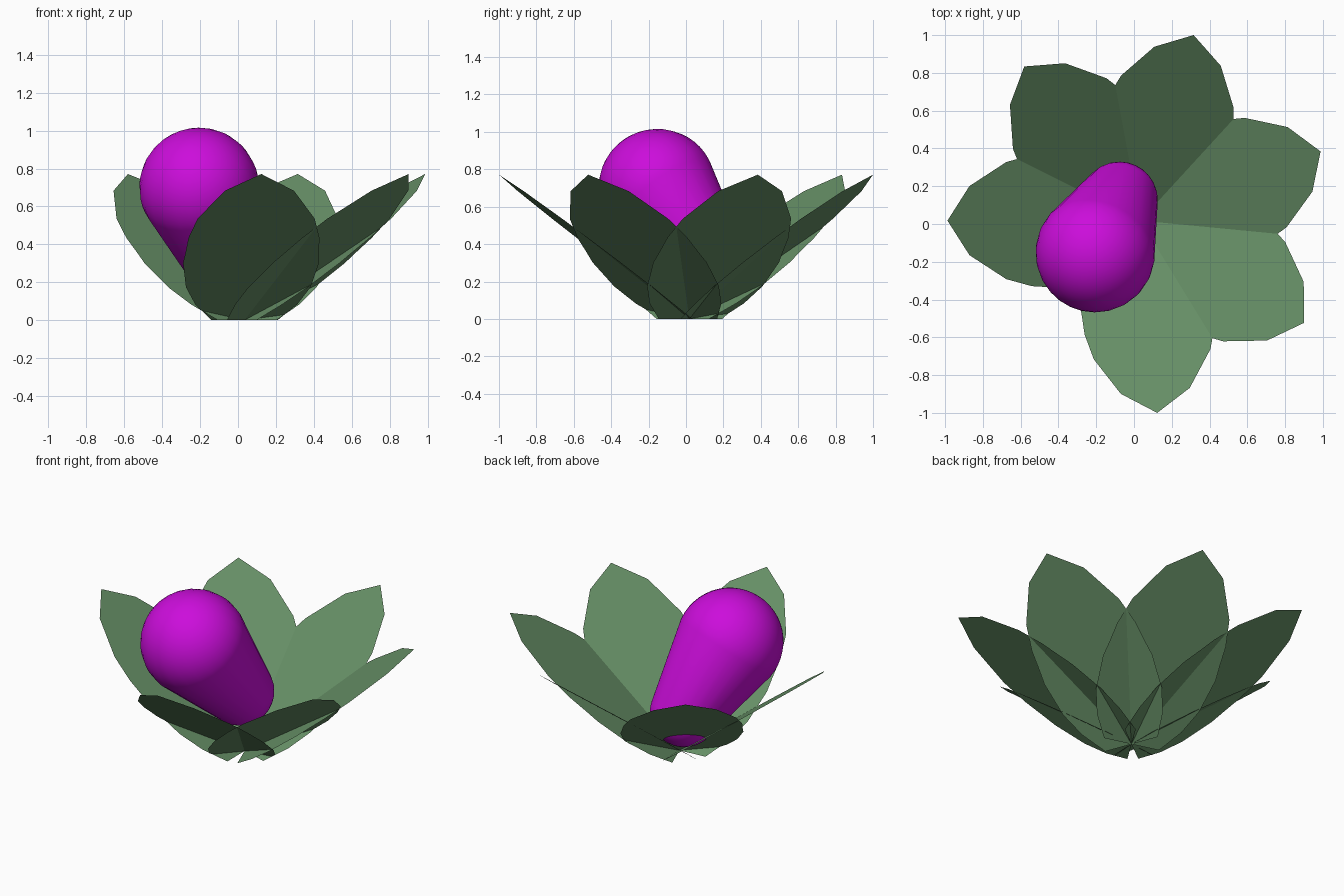
import bpy, bmesh, math
from mathutils import Vector

if "Cube" in bpy.data.objects:
    bpy.data.objects.remove(bpy.data.objects["Cube"])

CX, CY = 0.034, 0.018   # centre of the flower
SLOPE = 0.77 / 1.02     # rise of each flat petal per unit of radius


def material(name, rgb):
    m = bpy.data.materials.new(name)
    m.diffuse_color = (*rgb, 1)
    m.use_nodes = True
    m.node_tree.nodes["Principled BSDF"].inputs["Base Color"].default_value = m.diffuse_color
    return m


def finish(bm, name, mat):
    me = bpy.data.meshes.new(name)
    bm.to_mesh(me)
    bm.free()
    me.materials.append(mat)
    ob = bpy.data.objects.new(name, me)
    bpy.context.collection.objects.link(ob)
    return ob


green = material("petal_green", (0.133, 0.275, 0.133))
purple = material("bud_purple", (0.604, 0.004, 0.71))

# Petals: flat single-sided leaves (radius, half width), six with a gap at front left
half = [(0, 0.175), (0.11, 0.27), (0.23, 0.33), (0.40, 0.36), (0.475, 0.353),
        (0.575, 0.347), (0.71, 0.31), (0.905, 0.183)]
outline = [(u, -w) for u, w in half] + [(1.0217, 0)] + [(u, w) for u, w in reversed(half)]
for i in range(6):
    a = math.radians(180 - 53 * i)
    c, s = math.cos(a), math.sin(a)
    bm = bmesh.new()
    bm.faces.new([bm.verts.new((CX + u * c - v * s, CY + u * s + v * c, u * SLOPE))
                  for u, v in outline])
    finish(bm, f"petal_{i + 1}", green)

# Bud: leaning tapered capsule, a sphere stretched between two round ends
top, r_top = Vector((-0.205, -0.152, 0.70)), 0.316
low, r_low = Vector((-0.077, 0.127, 0.316)), 0.203
axis = top - low
rot = axis.to_track_quat('Z', 'Y')
split = -(r_top - r_low) / axis.length
bm = bmesh.new()
bmesh.ops.create_uvsphere(bm, u_segments=24, v_segments=24, radius=1)
for v in bm.verts:
    centre, r = (low, r_low) if v.co.z < split else (top, r_top)
    v.co = centre + rot @ (v.co * r)
for f in bm.faces:
    f.smooth = True
finish(bm, "bud", purple)
